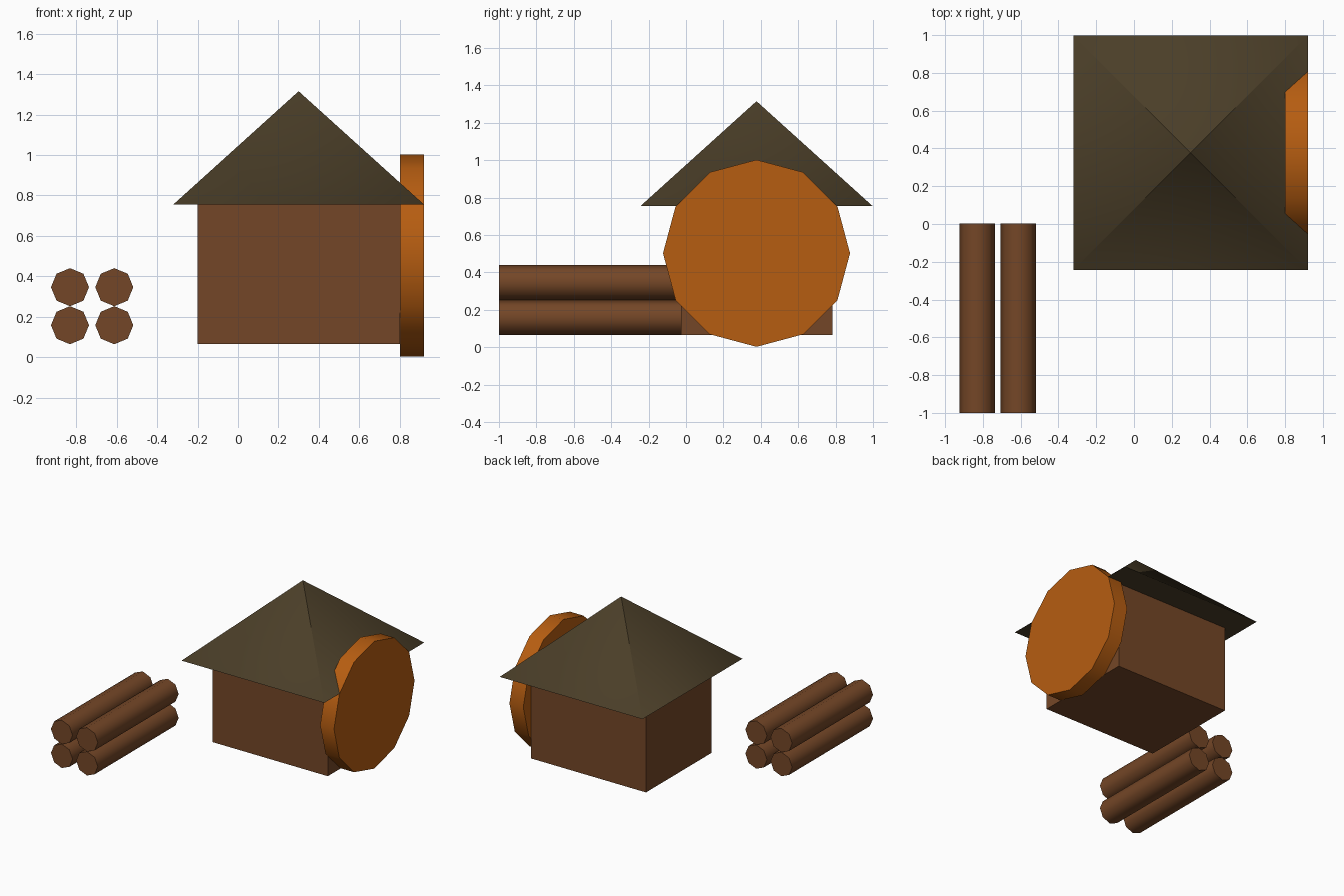
import bpy, math
from mathutils import Vector

if "Cube" in bpy.data.objects:
    bpy.data.objects.remove(bpy.data.objects["Cube"])


def material(name, rgb):
    m = bpy.data.materials.new(name)
    m.diffuse_color = (*rgb, 1)
    m.use_nodes = True
    m.node_tree.nodes["Principled BSDF"].inputs["Base Color"].default_value = m.diffuse_color
    return m


wood = material("brown_wood", (0.175, 0.062, 0.020))
shingle = material("dark_roof", (0.069, 0.048, 0.021))
orange = material("orange_wheel", (0.47, 0.110, 0.0056))


def finish(name, mat, angle=None):
    ob = bpy.context.object
    ob.name = name
    ob.data.materials.append(mat)
    bpy.ops.object.transform_apply(location=False, rotation=True, scale=True)
    if angle:
        bpy.ops.object.shade_smooth_by_angle(angle=math.radians(angle))
    return ob


def cylinder(name, mat, sides, radius, depth, loc, rot):
    bpy.ops.mesh.primitive_cylinder_add(vertices=sides, radius=radius, depth=depth,
                                        location=loc, rotation=rot)
    return finish(name, mat, 50)


HX, HY = 0.30, 0.377          # house centre

# House walls
bpy.ops.mesh.primitive_cube_add(size=1, location=(HX, HY, 0.41))
bpy.context.object.scale = (1.0, 0.81, 0.69)
finish("house_walls", wood)

# Pyramid roof with overhanging eaves
bpy.ops.mesh.primitive_cone_add(vertices=4, radius1=0.62 * math.sqrt(2), depth=0.56,
                                location=(HX, HY, 1.035), rotation=(0, 0, math.pi / 4))
roof = finish("roof", shingle)
me = roof.data
for p in me.polygons:
    p.use_smooth = True
# Soft normals at the eave corners, crisp ones at the peak and underneath
normals = [None] * len(me.loops)
for p in me.polygons:
    for li in p.loop_indices:
        co = me.vertices[me.loops[li].vertex_index].co
        n = Vector(p.normal)
        if n.z > 0 and co.z < 0:
            n = Vector((math.copysign(abs(n.x) + abs(n.y), co.x),
                        math.copysign(abs(n.x) + abs(n.y), co.y), 2 * n.z)).normalized()
        normals[li] = n
me.normals_split_custom_set(normals)

# Twelve-sided wheel on the right wall, a corner pointing straight up
cylinder("wheel", orange, 12, 0.5, 0.12, (0.86, HY, 0.502), (0, math.pi / 2, 0))

# Stack of four octagonal logs
for i, x in enumerate((-0.831, -0.612)):
    for j, z in enumerate((0.158, 0.346)):
        cylinder(f"log_{i}_{j}", wood, 8, 0.094, 1.003, (x, -0.4985, z), (math.pi / 2, 0, 0))
